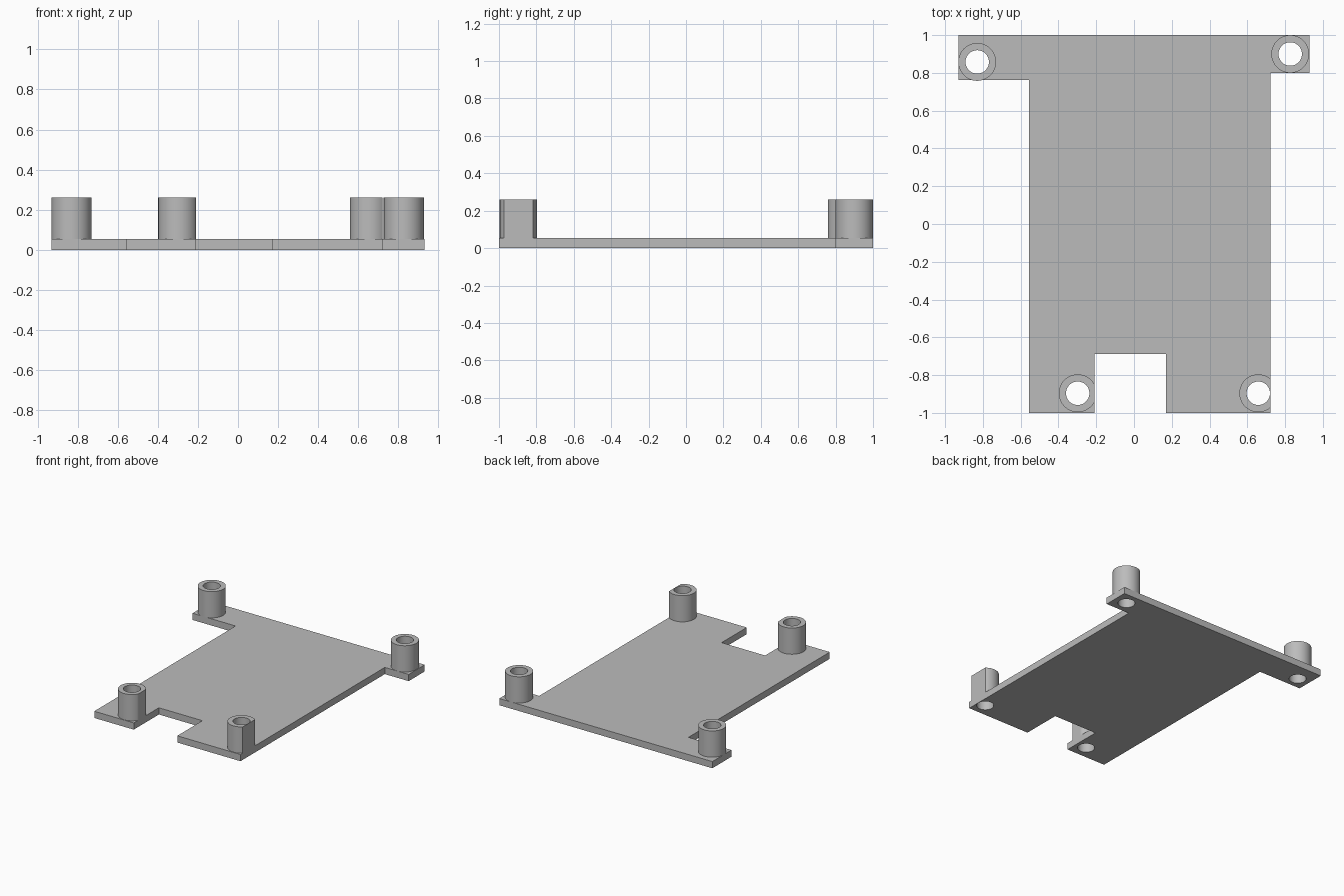
import bpy, bmesh, math

cube = bpy.data.objects.get("Cube")
if cube:
    bpy.data.objects.remove(cube, do_unlink=True)

THICK, TOP = 0.053, 0.26
OUTER, INNER, SEGMENTS = 0.1, 0.062, 64

grey = bpy.data.materials.new("plain grey")
grey.use_nodes = True
COLOUR = (0.5, 0.5, 0.5, 1)
grey.diffuse_color = COLOUR
grey.node_tree.nodes["Principled BSDF"].inputs["Base Color"].default_value = COLOUR


def make_object(name, bm):
    bmesh.ops.recalc_face_normals(bm, faces=bm.faces)
    mesh = bpy.data.meshes.new(name)
    bm.to_mesh(mesh)
    bm.free()
    mesh.materials.append(grey)
    obj = bpy.data.objects.new(name, mesh)
    bpy.context.collection.objects.link(obj)
    return obj


def activate(obj):
    bpy.ops.object.select_all(action="DESELECT")
    obj.select_set(True)
    bpy.context.view_layer.objects.active = obj


def extrude_faces(bm, faces, height):
    result = bmesh.ops.extrude_face_region(bm, geom=faces, use_keep_orig=True)
    verts = [v for v in result["geom"] if isinstance(v, bmesh.types.BMVert)]
    bmesh.ops.translate(bm, verts=verts, vec=(0, 0, height))


def circle(bm, x, y, radius, z, limit=9):
    # Clamping x to the limit trims the circle flush with a plate edge
    angles = [2 * math.pi * i / SEGMENTS for i in range(SEGMENTS)]
    return [bm.verts.new((min(x + radius * math.cos(a), limit),
                          y + radius * math.sin(a), z)) for a in angles]


# Standoff positions, with the plate edge that trims each one
standoffs = {
    "back_right_standoff": (-0.83, 0.858, 9),
    "back_left_standoff": (0.827, 0.9, 9),
    "front_right_standoff": (-0.298, -0.896, -0.21),
    "front_left_standoff": (0.658, -0.896, 0.722),
}

# Base plate with back tabs and front notch
outline = [(-0.93, 1), (-0.93, 0.762), (-0.555, 0.762), (-0.555, -1),
           (-0.21, -1), (-0.21, -0.687), (0.17, -0.687), (0.17, -1),
           (0.722, -1), (0.722, 0.8), (0.93, 0.8), (0.93, 1)]
bm = bmesh.new()
face = bm.faces.new([bm.verts.new((x, y, 0)) for x, y in outline])
extrude_faces(bm, [face], THICK)
plate = make_object("base_plate", bm)

# Screw holes through the plate
bm = bmesh.new()
for x, y, _ in standoffs.values():
    face = bm.faces.new(circle(bm, x, y, INNER, -THICK))
    extrude_faces(bm, [face], THICK * 3)
cutter = make_object("hole_cutter", bm)
cutter.hide_render = True
cut = plate.modifiers.new("screw_holes", "BOOLEAN")
cut.operation, cut.solver, cut.object = "DIFFERENCE", "EXACT", cutter
activate(plate)
bpy.ops.object.modifier_apply(modifier=cut.name)
bpy.data.objects.remove(cutter, do_unlink=True)
bpy.ops.object.shade_smooth_by_angle(angle=math.radians(30))

# Hollow standoffs
for name, (x, y, limit) in standoffs.items():
    bm = bmesh.new()
    outer = circle(bm, x, y, OUTER, THICK, limit)
    inner = circle(bm, x, y, INNER, THICK)
    ring = []
    for i in range(SEGMENTS):
        j = (i + 1) % SEGMENTS
        ring.append(bm.faces.new((outer[i], outer[j], inner[j], inner[i])))
    extrude_faces(bm, ring, TOP - THICK)
    activate(make_object(name, bm))
    bpy.ops.object.shade_smooth_by_angle(angle=math.radians(30))
